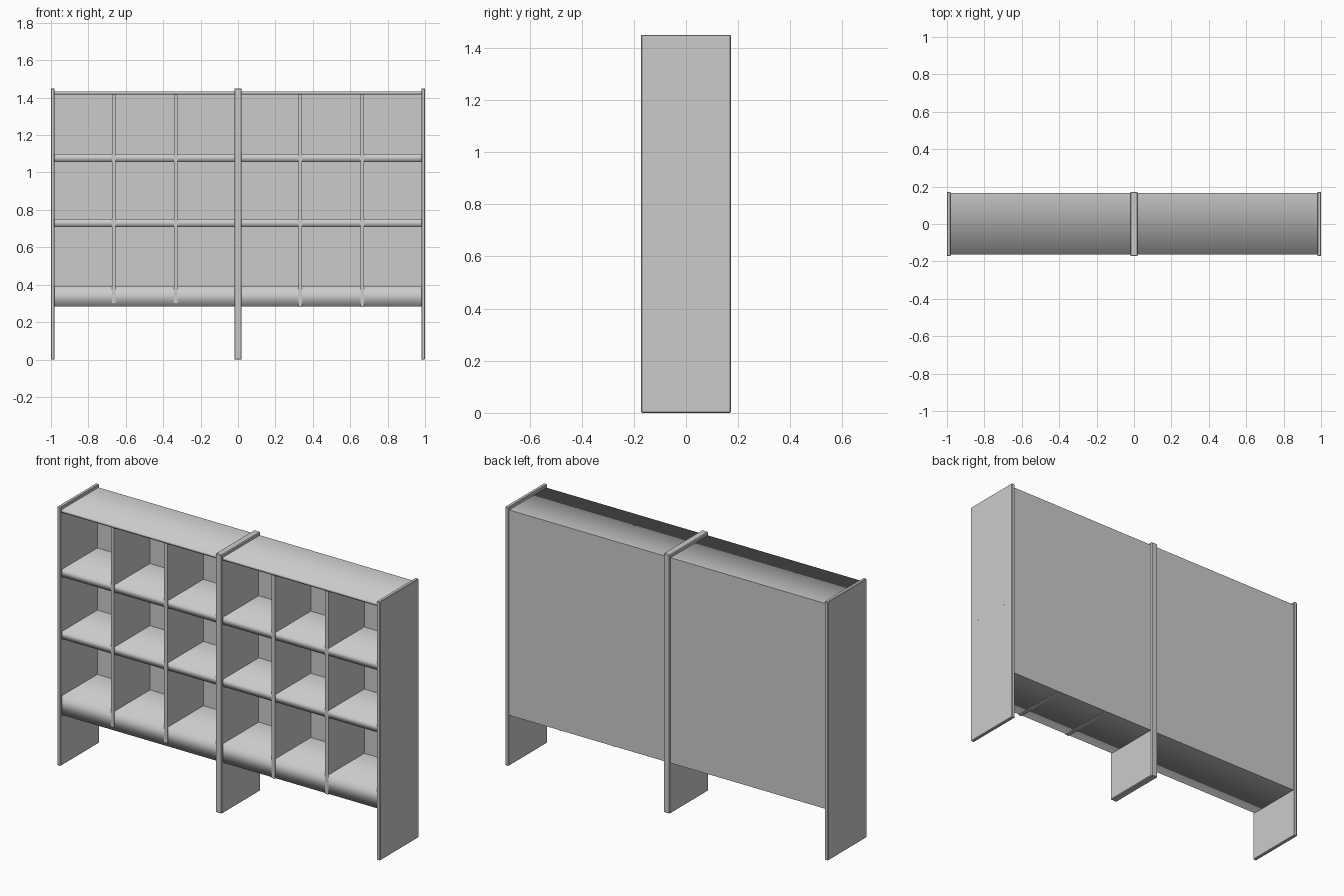
import bpy, bmesh

cube = bpy.data.objects.get("Cube")
if cube:
    bpy.data.objects.remove(cube)

grey = bpy.data.materials.new("plain grey")
grey.use_nodes = True
colour = (0.6, 0.6, 0.6, 1)
grey.diffuse_color = colour
grey.node_tree.nodes["Principled BSDF"].inputs["Base Color"].default_value = colour


def finish(name, bm):
    mesh = bpy.data.meshes.new(name)
    bm.to_mesh(mesh)
    bm.free()
    mesh.materials.append(grey)
    obj = bpy.data.objects.new(name, mesh)
    bpy.context.collection.objects.link(obj)
    return obj


def board(name, xs, ys, zs, bevel=0, soft_front=False):
    """Box between two corners; soft_front blends the shading over the front edges."""
    bm = bmesh.new()
    bmesh.ops.create_cube(bm, size=1)
    for v in bm.verts:
        v.co = [r[0] if c < 0 else r[1] for c, r in zip(v.co, (xs, ys, zs))]
    if soft_front:
        for f in bm.faces:
            f.smooth = True
        for e in bm.edges:
            a, b = (v.co for v in e.verts)
            on_front = max(a.y, b.y) < ys[0] + 0.001
            e.smooth = on_front and abs(a.z - b.z) < 0.001
    obj = finish(name, bm)
    if bevel:
        mod = obj.modifiers.new("eased edges", 'BEVEL')
        mod.width = bevel
        mod.segments = 1
    return obj


DEPTH = (-0.172, 0.172)
FRONT, BACK = -0.163, 0.165
TOP, BASE = 1.433, 0.283
INNER, OUTER = 0.02, 0.98

# Upright panels that also serve as legs
board("middle_upright", (-INNER, INNER), DEPTH, (0, 1.45), 0.004)
for side, name in ((-1, "right"), (1, "left")):
    board(name + "_side_panel", sorted((side * OUTER, side)), DEPTH, (0, 1.45), 0.003)

    # Horizontal boards of this bay
    bay = sorted((side * INNER, side * OUTER))
    board(name + "_top_board", bay, (FRONT, BACK), (1.418, TOP), soft_front=True)
    board(name + "_back_panel", bay, (BACK - 0.01, BACK), (BASE, TOP))
    board(name + "_base_plinth", bay, (FRONT + 0.003, BACK), (BASE, 0.39), soft_front=True)
    for level, z in (("upper", 1.057), ("lower", 0.709)):
        board(f"{name}_{level}_shelf", bay, (FRONT + 0.003, BACK), (z, z + 0.041),
              soft_front=True)

    # Dividers between the cells
    foot = 0.303 if side < 0 else BASE - 0.003
    for place, x in (("inner", 0.333), ("outer", 0.664)):
        board(f"{name}_{place}_divider", (side * x - 0.01, side * x + 0.01),
              (FRONT, BACK - 0.002), (foot, 1.42))

    # Shelf pin ends showing on the outer face
    for level, z in (("upper", 1.075), ("lower", 0.725), ("base", 0.375)):
        for end, y in (("front", -0.11), ("rear", 0.11)):
            board(f"{name}_{level}_{end}_pin", sorted((side * 0.99, side * 1.0005)),
                  (y - 0.003, y + 0.003), (z - 0.002, z + 0.002))
